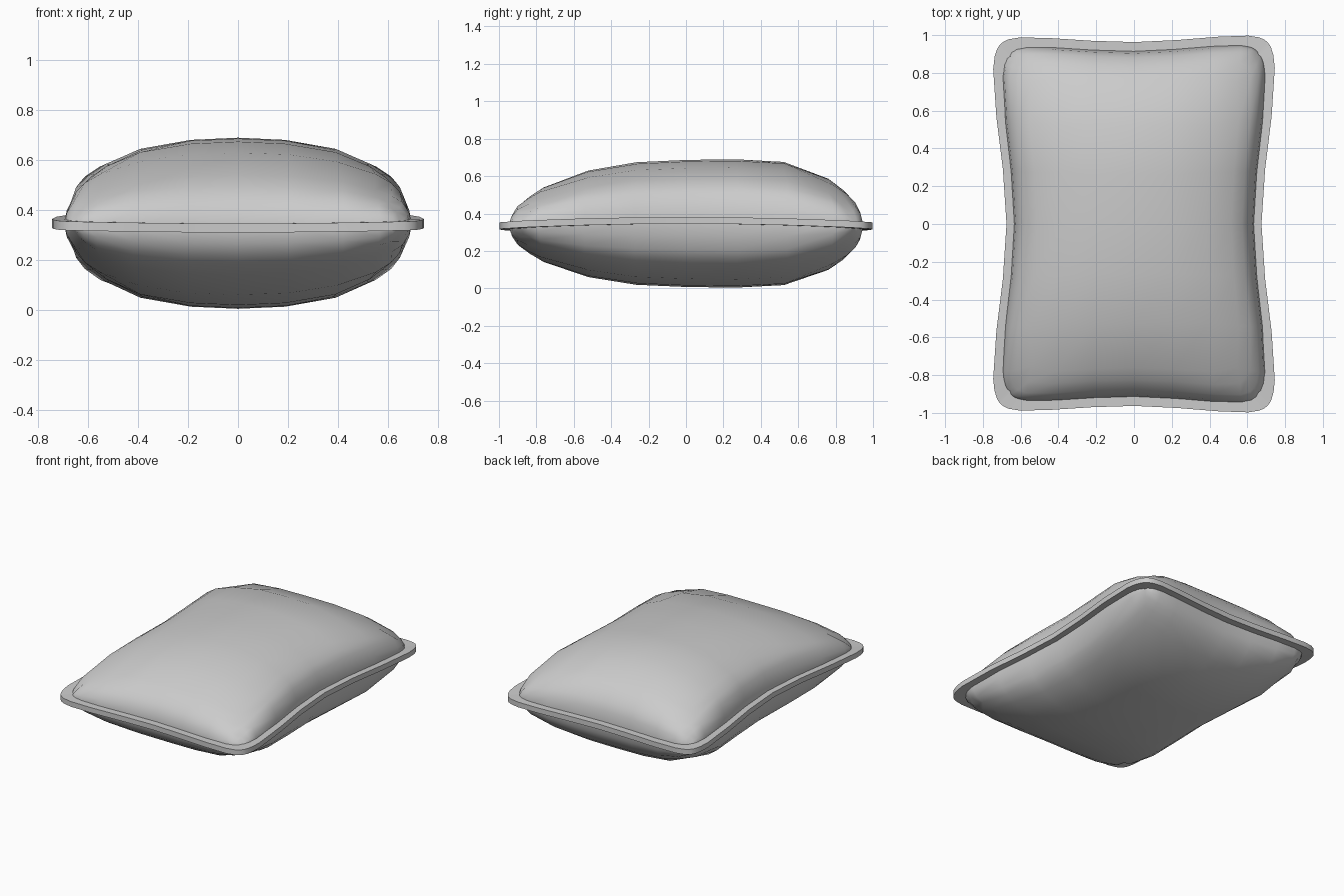
import bpy, bmesh

if "Cube" in bpy.data.objects:
    bpy.data.objects.remove(bpy.data.objects["Cube"])

# Cross-section knots: (position, fullness) across the width and along the length
half = [(0, 1), (.3, .975), (.6, .87), (.81, .69), (.9, .56), (.95, .43), (.985, .22), (1, 0)]
across = [(-u, f) for u, f in half[:0:-1]] + half
along = [(-1, 0), (-.985, .19), (-.955, .34), (-.9, .46), (-.83, .58), (-.57, .83), (-.29, .955),
         (0, .99), (.29, 1), (.57, .96), (.83, .71), (.91, .55), (.96, .4), (.985, .25), (1, 0)]


def smoothstep(t):
    t = min(abs(t), 1)
    return t * t * (3 - 2 * t)


def place(u, v, ax, dx, ay, dy):
    """Map the unit square to a pinched rectangle with rounded corners."""
    m = max(abs(u), abs(v))
    if m > 0:
        p = 14
        k = 1 / ((abs(u) / m) ** p + (abs(v) / m) ** p) ** (1 / p)
        u, v = u * k, v * k
    skew = .006 * u * v * abs(v)
    x = u * (ax + dx * smoothstep(v / .88))
    y = v * (ay + dy * smoothstep(u / .9)) + skew * (1 if v > 0 else -1) * v
    return x, y


def body_xy(u, v):
    return place(u, v, .636, .066, .917, .032)


def rim_xy(u, v):
    return place(u, v, .675, .075, .963, .034)


def seam_z(u, v):
    return .338 + .025 * (1 - v * v) * u * u - .01 * (1 - u * u) * v * v


def finish(bm, name, angle):
    bmesh.ops.recalc_face_normals(bm, faces=bm.faces)
    mesh = bpy.data.meshes.new(name)
    bm.to_mesh(mesh)
    bm.free()
    ob = bpy.data.objects.new(name, mesh)
    bpy.context.collection.objects.link(ob)
    bpy.ops.object.select_all(action='DESELECT')
    ob.select_set(True)
    bpy.context.view_layer.objects.active = ob
    bpy.ops.object.shade_smooth_by_angle(angle=angle)
    return ob


# Stuffed body: upper and lower puffed sheets joined at the seam
bm = bmesh.new()
for peak in (.69, .004):
    grid = []
    for v, g in along:
        row = []
        for u, f in across:
            x, y = body_xy(u, v)
            s = seam_z(u, v)
            row.append(bm.verts.new((x, y, s + (peak - s) * f * g)))
        grid.append(row)
    for a, b in zip(grid, grid[1:]):
        for i in range(len(a) - 1):
            bm.faces.new((a[i], a[i + 1], b[i + 1], b[i]))
bmesh.ops.remove_doubles(bm, verts=bm.verts, dist=1e-5)
finish(bm, "pillow_body", 1.5)

# Flat flange running round the seam
us = [u for u, f in across]
vs = [v for v, g in along]
loop = ([(u, -1) for u in us[:-1]] + [(1, v) for v in vs[:-1]]
        + [(u, 1) for u in us[:0:-1]] + [(-1, v) for v in vs[:0:-1]])
bm = bmesh.new()
T = .018
rings = []
for fn, s, dz in ((body_xy, .98, T), (rim_xy, 1, T), (rim_xy, 1, -T), (body_xy, .98, -T)):
    ring = []
    for u, v in loop:
        x, y = fn(u, v)
        ring.append(bm.verts.new((x * s, y * s, seam_z(u, v) + dz)))
    rings.append(ring)
n = len(loop)
for k in range(4):
    a, b = rings[k], rings[(k + 1) % 4]
    for i in range(n):
        j = (i + 1) % n
        bm.faces.new((a[i], a[j], b[j], b[i]))
finish(bm, "pillow_flange", .6)
